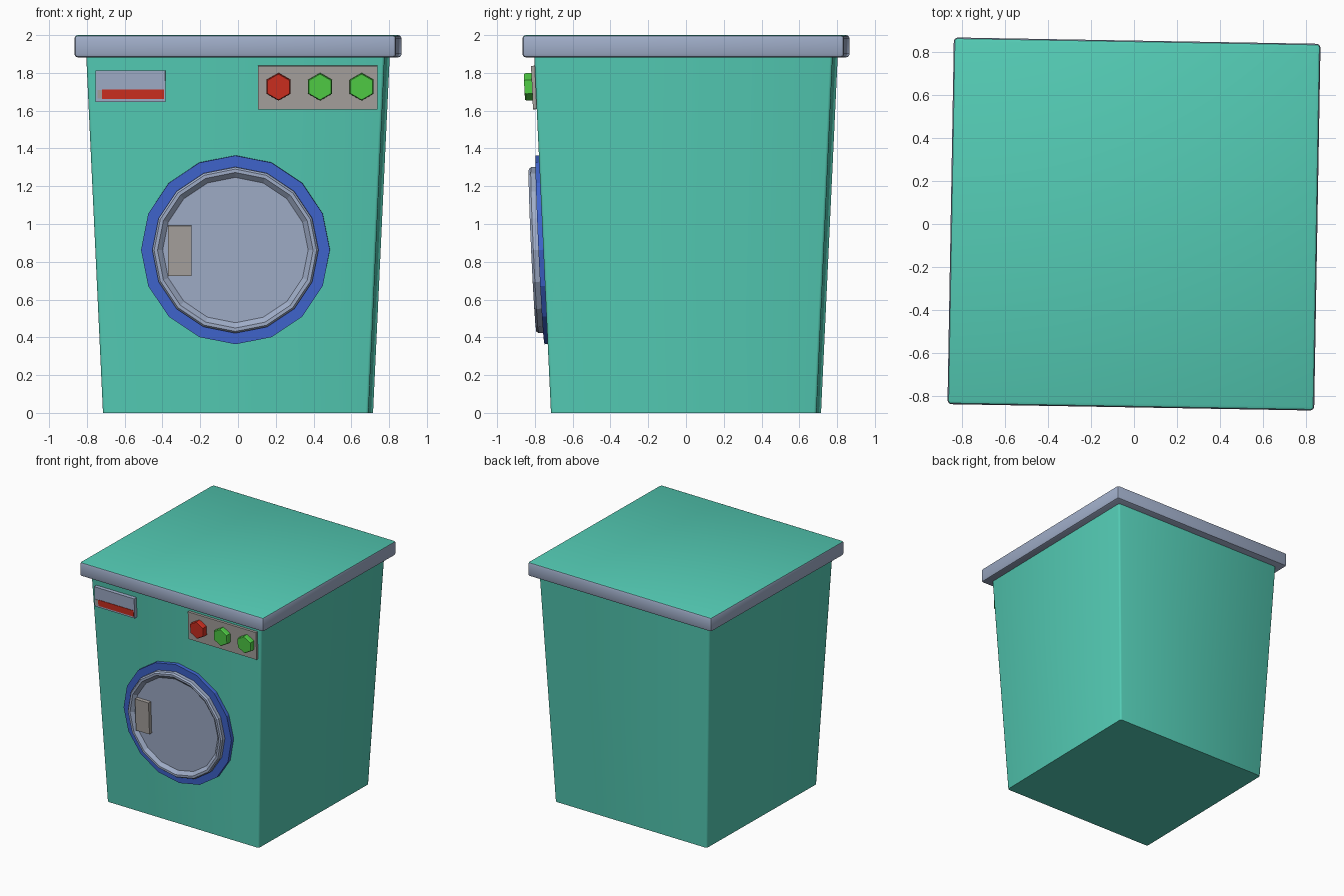
import bpy, bmesh, math
from mathutils import Matrix, Vector

if "Cube" in bpy.data.objects:
    bpy.data.objects.remove(bpy.data.objects["Cube"])

def mat(name, r, g, b):
    m = bpy.data.materials.new(name)
    m.diffuse_color = (r, g, b, 1)
    m.use_nodes = True
    m.node_tree.nodes["Principled BSDF"].inputs["Base Color"].default_value = m.diffuse_color
    return m

TEAL = mat("teal", 0.088, 0.60, 0.46)
STEEL = mat("blue grey", 0.35, 0.42, 0.58)
BLUE = mat("blue", 0.05, 0.13, 0.62)
GREY = mat("warm grey", 0.38, 0.36, 0.34)
RED = mat("red", 0.61, 0.028, 0.014)
GREEN = mat("green", 0.08, 0.61, 0.06)

# The whole machine is turned by one degree; the front panel leans outward
BOTTOM, TOP, BODY_H = 0.703, 0.79, 1.89
TURN = Matrix.Rotation(math.radians(-1), 4, 'Z')
LEAN = math.atan((TOP - BOTTOM) / BODY_H)
FRONT = TURN @ Matrix.Translation((0, -BOTTOM, 0)) @ Matrix.Rotation(LEAN, 4, 'X')

def finish(name, bm, xf, mats, smooth=None):
    bmesh.ops.recalc_face_normals(bm, faces=bm.faces)
    bm.transform(xf)
    me = bpy.data.meshes.new(name)
    bm.to_mesh(me)
    bm.free()
    for m in mats:
        me.materials.append(m)
    ob = bpy.data.objects.new(name, me)
    bpy.context.collection.objects.link(ob)
    if smooth:
        bpy.ops.object.select_all(action='DESELECT')
        ob.select_set(True)
        bpy.context.view_layer.objects.active = ob
        bpy.ops.object.shade_smooth_by_angle(angle=math.radians(smooth))
    return ob

def box_bm(x0, x1, y0, y1, z0, z1):
    bm = bmesh.new()
    bmesh.ops.create_cube(bm, size=1)
    for v in bm.verts:
        v.co = Vector(((x0 + x1) / 2 + v.co.x * (x1 - x0),
                       (y0 + y1) / 2 + v.co.y * (y1 - y0),
                       (z0 + z1) / 2 + v.co.z * (z1 - z0)))
    return bm

def front_box(name, x0, x1, z0, z1, d0, d1, m):
    """Plate on the leaning front, standing out from depth d0 to d1."""
    return finish(name, box_bm(x0, x1, -d1, -d0, z0, z1), FRONT, [m])

def front_lathe(name, x, z, n, profile, m):
    """Turned part on the front: profile of (radius, depth), last ring capped."""
    bm = bmesh.new()
    rings = []
    for r, d in profile:
        rings.append([bm.verts.new((x + r * math.sin(2 * math.pi * i / n), -d,
                                    z + r * math.cos(2 * math.pi * i / n)))
                      for i in range(n)])
    for a, b in zip(rings, rings[1:]):
        for i in range(n):
            j = (i + 1) % n
            bm.faces.new((a[i], a[j], b[j], b[i]))
    bm.faces.new(rings[0])
    bm.faces.new(rings[-1])
    return finish(name, bm, FRONT, [m])

# Tapered cabinet with softened vertical corners
bm = box_bm(-1, 1, -1, 1, 0, BODY_H)
for v in bm.verts:
    h = TOP if v.co.z > 1 else BOTTOM
    v.co.x *= h
    v.co.y *= h
upright = [e for e in bm.edges if abs(e.verts[0].co.z - e.verts[1].co.z) > 1]
bmesh.ops.bevel(bm, geom=upright, offset=0.014, segments=2, profile=0.5, affect='EDGES')
finish("cabinet", bm, TURN, [TEAL], 60)

# Overhanging lid, rim in blue grey and top in teal
bm = box_bm(-0.852, 0.852, -0.852, 0.852, 1.882, 2.0)
bmesh.ops.bevel(bm, geom=bm.edges[:], offset=0.018, segments=2, profile=0.5, affect='EDGES')
bm.normal_update()
for f in bm.faces:
    f.material_index = 1 if f.normal.z > 0.6 else 0
finish("lid", bm, TURN, [STEEL, TEAL], 40)

# Round door: blue surround, steel rim with sunken pane, handle
front_lathe("door_surround", 0, 0.865, 16, [(0.5, -0.01), (0.5, 0.03)], BLUE)
front_lathe("door", 0, 0.865, 16,
            [(0.44, 0.02), (0.44, 0.058), (0.43, 0.07), (0.412, 0.07), (0.385, 0.045)], STEEL)
front_box("door_handle", -0.357, -0.232, 0.73, 0.995, 0.03, 0.075, GREY)

# Control panel with hexagonal knobs
front_box("control_panel", 0.12, 0.752, 1.61, 1.84, -0.005, 0.02, GREY)
for i, m in enumerate((RED, GREEN, GREEN)):
    front_lathe("knob_%d" % (i + 1), 0.229 + 0.22 * i, 1.73, 6,
                [(0.073, 0.015), (0.073, 0.05), (0.068, 0.061)], m)

# Detergent drawer with red slot
front_box("drawer", -0.741, -0.371, 1.65, 1.815, -0.005, 0.03, STEEL)
front_box("drawer_slot", -0.705, -0.378, 1.665, 1.715, 0.028, 0.034, RED)
front_box("drawer_slot_end", -0.731, -0.705, 1.668, 1.712, 0.028, 0.034, GREY)
